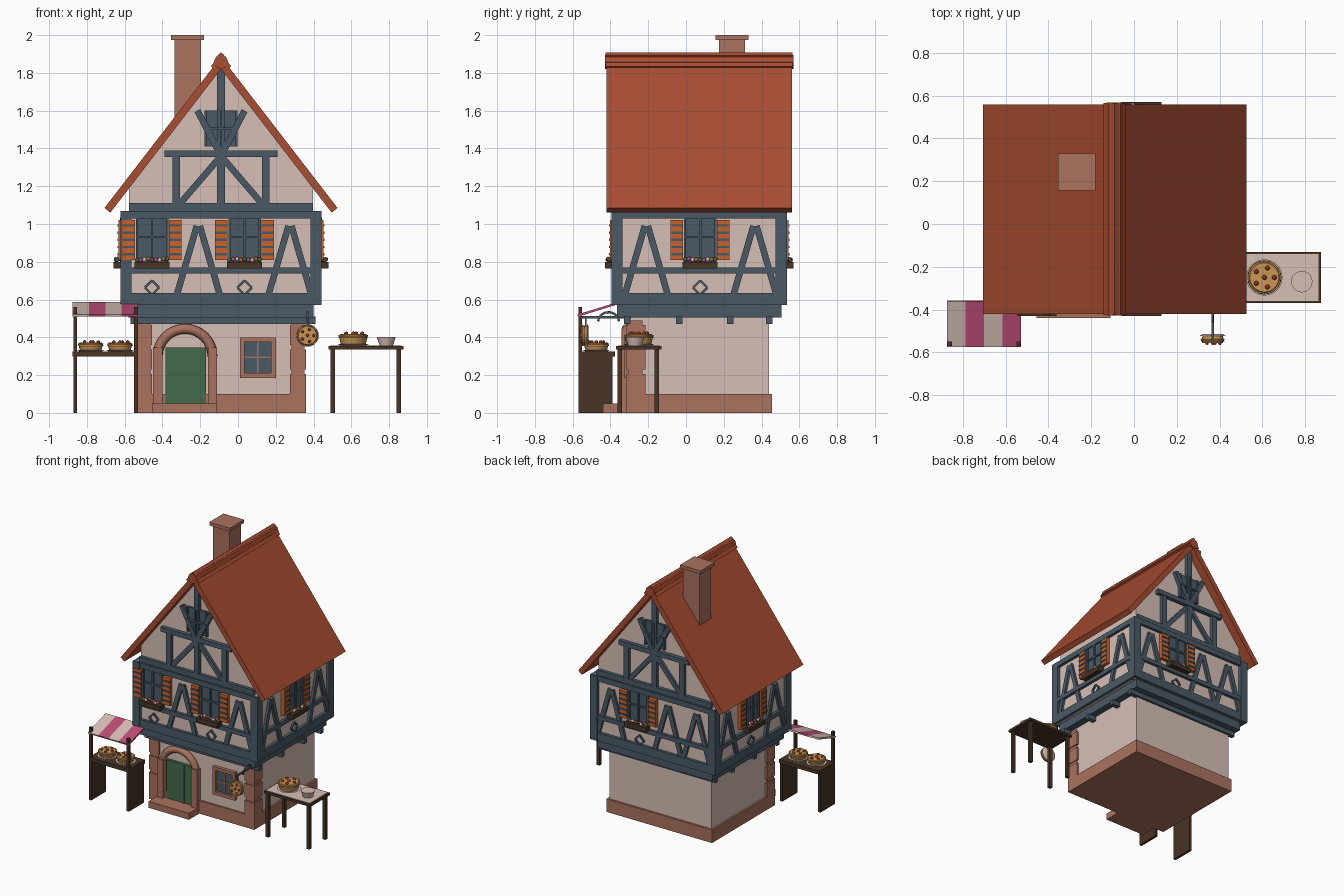
import bpy, bmesh, random
from math import pi, sin, cos, atan2, hypot
from mathutils import Matrix, Vector

random.seed(4)
old = bpy.data.objects.get("Cube")
if old:
    bpy.data.objects.remove(old, do_unlink=True)


def material(name, rgb):
    lin = [((c / 255 + 0.055) / 1.055) ** 2.4 for c in rgb] + [1]
    m = bpy.data.materials.new(name)
    m.use_nodes = True
    m.diffuse_color = lin
    m.node_tree.nodes["Principled BSDF"].inputs["Base Color"].default_value = lin
    return m


PLASTER = material("pale plaster", (214, 191, 182))
SLATE = material("slate timber", (74, 90, 102))
TILE = material("roof tile", (168, 77, 49))
BRICK = material("brick stone", (170, 114, 94))
WOOD = material("dark wood", (72, 52, 37))
ORANGE = material("shutter orange", (202, 98, 42))
GREEN = material("door green", (66, 107, 74))
PINK = material("awning pink", (190, 78, 120))
CRUST = material("pie crust", (204, 150, 84))
BERRY = material("berry red", (140, 52, 36))

parts = {}
ID = Matrix()


def part(name, mat):
    return parts.setdefault(name, (bmesh.new(), mat))[0]


def box(name, mat, x, y, z, M=ID):
    """Box from three (low, high) ranges."""
    r = (x, y, z)
    c = Vector([(a + b) / 2 for a, b in r])
    S = Matrix.Diagonal([b - a for a, b in r] + [1])
    bmesh.ops.create_cube(part(name, mat), size=1, matrix=M @ Matrix.Translation(c) @ S)


def beam(name, mat, p, q, w, depth, M=ID):
    """Straight timber between two (u, z) points, lying on a wall frame."""
    dx, dz = q[0] - p[0], q[1] - p[1]
    T = Matrix.Translation(((p[0] + q[0]) / 2, 0, (p[1] + q[1]) / 2))
    h = hypot(dx, dz) / 2
    box(name, mat, (-h, h), depth, (-w / 2, w / 2), M @ T @ Matrix.Rotation(-atan2(dz, dx), 4, 'Y'))


def cone(name, mat, r1, r2, z, M, n=20):
    bmesh.ops.create_cone(part(name, mat), cap_ends=True, segments=n, radius1=r1, radius2=r2,
                          depth=z[1] - z[0], matrix=M @ Matrix.Translation((0, 0, sum(z) / 2)))


def ball(name, mat, r, p, M=ID):
    bmesh.ops.create_icosphere(part(name, mat), subdivisions=1, radius=r, matrix=M @ Matrix.Translation(p))


def prism(name, mat, outline, y):
    """Outline in x and z, extruded along y."""
    bm = part(name, mat)
    face = bm.faces.new([bm.verts.new((a, y[0], b)) for a, b in outline])
    out = bmesh.ops.extrude_face_region(bm, geom=[face])
    moved = [v for v in out["geom"] if isinstance(v, bmesh.types.BMVert)]
    bmesh.ops.translate(bm, verts=moved, vec=(0, y[1] - y[0], 0))


def tube(name, mat, points, radius):
    cu = bpy.data.curves.new(name, 'CURVE')
    cu.dimensions = '3D'
    cu.bevel_depth, cu.bevel_resolution, cu.use_fill_caps = radius, 2, True
    sp = cu.splines.new('POLY')
    sp.points.add(len(points) - 1)
    for pt, p in zip(sp.points, points):
        pt.co = (*p, 1)
    cu.materials.append(mat)
    bpy.context.collection.objects.link(bpy.data.objects.new(name, cu))


def frame(x, y, turn):
    return Matrix.Translation((x, y, 0)) @ Matrix.Rotation(turn, 4, 'Z')


CX, CY = -0.09, 0.07

# Ground floor
box("ground_wall", PLASTER, (-.525, .345), (-.30, .44), (.01, .53))
box("plinth", BRICK, (-.54, .36), (-.315, .455), (0, .10))
for s in (-1, 1):
    for i in range(3):
        z = .10 + i * .13
        for name, w, z0, z1 in (("quoins", .085, z, z + .105), ("narrow_quoins", .07, z + .105, z + .13)):
            e = .45 if name == "quoins" else .443
            xs = sorted((CX + s * e, CX + s * (e - w)))
            box(name, BRICK, xs, (CY - e + .065, -.30 + w), (z0, z1))

# Doorway
DX = -.28
box("door_step", BRICK, (DX - .175, DX + .17), (-.44, -.31), (0, .05))
box("door", GREEN, (DX - .105, DX + .11), (-.322, -.29), (.05, .345))
box("door_strip", GREEN, (DX + .04, DX + .05), (-.328, -.32), (.05, .345))
for s in (-1, 1):
    box("door_jambs", BRICK, sorted((DX + s * .12, DX + s * .17)), (-.345, -.29), (.05, .345))
tube("door_arch", BRICK, [(DX + .145 * cos(i * pi / 16), -.315, .30 + .145 * sin(i * pi / 16))
                          for i in range(17)], .026)

# Ground window
for u in (.0225, .1875):
    box("window_surround", BRICK, (u - .0125, u + .0125), (-.325, -.29), (.185, .40))
for z in (.1975, .3875):
    box("window_surround", BRICK, (.01, .20), (-.324, -.29), (z - .0125, z + .0125))
box("ground_glass", SLATE, (.03, .18), (-.307, -.29), (.20, .39))
box("ground_bars", BRICK, (.101, .109), (-.313, -.30), (.20, .39))
box("ground_bars", BRICK, (.03, .18), (-.313, -.30), (.29, .298))

# Upper floor shell and joists
box("floor_band", SLATE, (-.58, .40), (-.365, .505), (.505, .575))
for y in (-.31, -.035, .235, .44):
    box("joists", SLATE, (-.57, .41), (y - .017, y + .017), (.47, .51))
box("upper_wall", PLASTER, (-.60, .42), (-.37, .51), (.57, 1.07))
for x in (-.593, .413):
    for y in (-.365, .505):
        box("corner_posts", SLATE, (x - .03, x + .03), (y - .03, y + .03), (.57, 1.068))


def dressed_window(M, u):
    """Upper window with shutters, flower box and diamond."""
    box("upper_glass", SLATE, (u - .085, u + .085), (-.012, 0), (.78, 1.04), M)
    for d in (-.08, 0, .08):
        box("upper_bars", SLATE, (u + d - .006, u + d + .006), (-.024, 0), (.79, 1.035), M)
    box("upper_bars", SLATE, (u - .085, u + .085), (-.022, 0), (.925, .937), M)
    for s in (-.123, .123):
        box("shutters", ORANGE, (u + s - .033, u + s + .033), (-.032, -.005), (.81, 1.02), M)
        for i in range(5):
            z = .84 + i * .038
            box("shutter_slats", SLATE, (u + s - .03, u + s + .03), (-.038, -.03), (z - .006, z + .006), M)
    box("flower_boxes", WOOD, (u - .093, u + .093), (-.06, -.01), (.765, .80), M)
    for i in range(9):
        p = (u - .08 + i * .02, -.035 + random.uniform(-.012, .012), .808 + random.uniform(0, .008))
        kind = i % 4
        ball(("leaves", "pink_flowers", "pale_flowers", "orange_flowers")[kind],
             (GREEN, PINK, PLASTER, ORANGE)[kind], .013, p, M)
    k, z = .038, .663
    pts = [(u + k, z), (u, z + k), (u - k, z), (u, z - k)]
    for i in range(4):
        beam("diamonds", SLATE, pts[i - 1], pts[i], .012, (-.012, 0), M)


def timber_side(M, lo, hi, windows, braces):
    for z0, z1 in ((.57, .635), (.737, .77), (1.03, 1.07)):
        box("wall_rails", SLATE, (lo, hi), (-.022, 0), (z0, z1), M)
    for u in windows:
        dressed_window(M, u)
    for u in braces:
        for s in (-1, 1):
            beam("a_braces", SLATE, (u + s * .008, .99), (u + s * .115, .62), .034, (-.018, 0), M)


timber_side(frame(0, -.37, 0), -.62, .44, (-.455, .035), (-.21, .275))
timber_side(frame(.42, 0, pi / 2), -.39, .53, (.075,), (-.21, .365))
timber_side(frame(0, .51, pi), -.44, .62, (-.035,), (-.275, .21, .455))
timber_side(frame(-.60, 0, -pi / 2), -.53, .39, (-.075,), (.21, -.365))

# Gables
prism("gable_wall", PLASTER, [(CX - .4875, 1.06), (CX + .4875, 1.06), (CX + .4875, 1.19),
                              (CX, 1.825), (CX - .4875, 1.19)], (-.355, .495))
for M in (frame(CX, -.355, 0), frame(CX, .495, pi)):
    def timber(p, q, w, out=.025):
        beam("gable_timbers", SLATE, p, q, w, (-out, 0), M)
    timber((-.4875, 1.085), (.4875, 1.085), .05)
    timber((-.30, 1.372), (.30, 1.372), .036, .03)
    timber((0, 1.10), (0, 1.82), .042)
    for s in (-1, 1):
        timber((s * .237, 1.10), (s * .237, 1.36), .042)
        timber((0, 1.36), (s * .215, 1.11), .034, .02)
        timber((0, 1.36), (s * .125, 1.60), .034, .03)
        box("gable_bars", SLATE, sorted((s * .075, s * .087)), (-.022, 0), (1.41, 1.60), M)
    box("gable_glass", SLATE, (-.085, .085), (-.014, 0), (1.41, 1.60), M)
    box("gable_bars", SLATE, (-.085, .085), (-.034, 0), (1.50, 1.512), M)
    box("gable_bars", SLATE, (-.006, .006), (-.034, 0), (1.41, 1.60), M)

# Roof, ridge and chimney
prism("roof", TILE, [(CX - .617, 1.085), (CX, 1.885), (CX + .617, 1.085),
                     (CX + .586, 1.06), (CX, 1.82), (CX - .586, 1.06)], (-.42, .56))
for s in (-1, 1):
    beam("ridge_tiles", TILE, (CX - s * .01, 1.90), (CX + s * .045, 1.828), .022, (-.425, .565))
cone("ridge_roll", TILE, .038, .038, (-.428, .568),
     Matrix.Translation((CX, 0, 1.858)) @ Matrix.Rotation(-pi / 2, 4, 'X'), 8)
box("chimney", BRICK, (-.335, -.195), (.175, .312), (1.35, 1.98))
box("chimney_cap", BRICK, (-.355, -.18), (.157, .33), (1.975, 2.0))


def pie(M, r, h):
    cone("pie_plates", PLASTER, r * .8, r, (0, .008), M)
    cone("pie_crusts", CRUST, r * .78, r * .92, (.008, h), M)
    cone("pie_rims", CRUST, r * .94, r * .8, (h - .012, h + .006), M)
    for i in range(6):
        a, d = i * pi * .4, (r * .55 if i < 5 else 0)
        ball("berries", BERRY, r * .15, (d * cos(a), d * sin(a), h + .008), M)


# Awning stall
box("stall_counter", WOOD, (-.875, -.53), (-.567, -.375), (.298, .325))
for x in (-.862, -.54):
    box("stall_sides", WOOD, (x - .01, x + .01), (-.56, -.39), (0, .30))
    box("stall_posts", WOOD, (x - .01, x + .01), (-.57, -.55), (0, .56))
slope = Matrix.Translation((0, -.467, .548)) @ Matrix.Rotation(atan2(.065, .21), 4, 'X')
for i in range(4):
    x = -.875 + i * .0865
    box("pink_stripes" if i % 2 else "pale_stripes", PINK if i % 2 else PLASTER,
        (x, x + .0865), (-.112, .112), (-.006, .006), slope)
for x in (-.78, -.625):
    pie(Matrix.Translation((x, -.475, .325)), .073, .042)

# Side table
box("table_top", WOOD, (.48, .875), (-.37, -.13), (.335, .354))
box("table_cloth", PLASTER, (.49, .863), (-.36, -.14), (.35, .357))
for x in (.502, .85):
    for y in (-.35, -.155):
        box("table_legs", WOOD, (x - .012, x + .012), (y - .012, y + .012), (0, .34))
pie(Matrix.Translation((.61, -.25, .357)), .085, .055)
bowl = Matrix.Translation((.785, -.27, .357))
cone("bowl", PLASTER, .036, .05, (0, .045), bowl)

# Hanging sign
box("sign_arm", SLATE, (.362, .374), (-.55, -.29), (.50, .512))
tube("sign_scroll", SLATE, [(.368, -.41 + .055 * cos(i * pi / 10), .485 + .048 * sin(i * pi / 10))
                            for i in range(11)], .006)
box("sign_hanger", SLATE, (.364, .372), (-.536, -.528), (.45, .51))
pie(Matrix.Translation((.368, -.515, .41)) @ Matrix.Rotation(pi / 2, 4, 'X'), .06, .035)

# Turn every collected part into an object
ROUND = {"pie_plates", "pie_crusts", "pie_rims", "berries", "bowl", "leaves",
         "pink_flowers", "pale_flowers", "orange_flowers"}
for name, (bm, mat) in parts.items():
    bmesh.ops.recalc_face_normals(bm, faces=bm.faces)
    me = bpy.data.meshes.new(name)
    bm.to_mesh(me)
    bm.free()
    me.materials.append(mat)
    if name in ROUND:
        me.shade_smooth()
        me.set_sharp_from_angle(angle=.75)
    bpy.context.collection.objects.link(bpy.data.objects.new(name, me))
